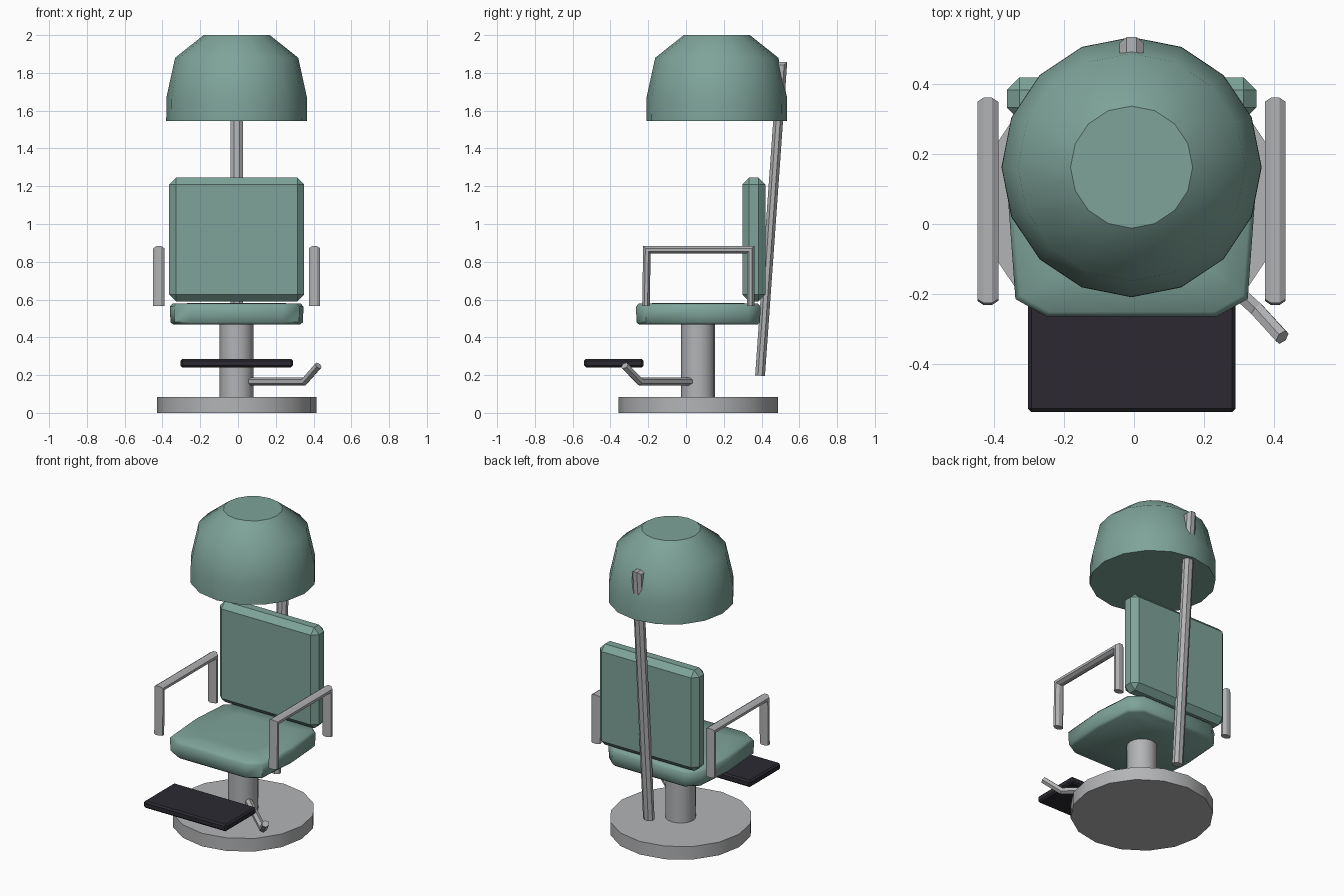
import bpy, bmesh, math
from mathutils import Vector

if "Cube" in bpy.data.objects:
    bpy.data.objects.remove(bpy.data.objects["Cube"], do_unlink=True)

CX = -0.007  # centre line of the chair


def material(name, rgb):
    m = bpy.data.materials.new(name)
    m.use_nodes = True
    m.diffuse_color = (*rgb, 1)
    m.node_tree.nodes["Principled BSDF"].inputs["Base Color"].default_value = (*rgb, 1)
    return m


teal = material("teal_vinyl", (0.21, 0.37, 0.32))
grey = material("grey_metal", (0.45, 0.455, 0.465))
dark = material("dark_rubber", (0.025, 0.023, 0.031))


def finish(bm, name, mat, angle=30):
    bmesh.ops.recalc_face_normals(bm, faces=bm.faces)
    me = bpy.data.meshes.new(name)
    bm.to_mesh(me)
    bm.free()
    me.materials.append(mat)
    ob = bpy.data.objects.new(name, me)
    bpy.context.collection.objects.link(ob)
    if angle:
        bpy.ops.object.select_all(action='DESELECT')
        ob.select_set(True)
        bpy.context.view_layer.objects.active = ob
        bpy.ops.object.shade_smooth_by_angle(angle=math.radians(angle))
    return ob


def loft(name, rings, mat, angle=30):
    """Skin a stack of equal-length rings and cap both ends."""
    bm = bmesh.new()
    rows = [[bm.verts.new(p) for p in ring] for ring in rings]
    n = len(rows[0])
    for a, b in zip(rows, rows[1:]):
        for i in range(n):
            j = (i + 1) % n
            bm.faces.new((a[i], a[j], b[j], b[i]))
    bm.faces.new(rows[0])
    bm.faces.new(rows[-1])
    return finish(bm, name, mat, angle)


def lathe(name, y, profile, mat, n=16, angle=30):
    rings = []
    for r, z in profile:
        rings.append([(CX + r * math.cos(math.tau * i / n),
                       y + r * math.sin(math.tau * i / n), z) for i in range(n)])
    return loft(name, rings, mat, angle)


def tube(name, path, side, half_w, half_h, mat, n=8):
    """Mitred bar along a planar path whose plane has the normal 'side'."""
    pts = [Vector(p) for p in path]
    side = Vector(side).normalized()
    dirs = [(b - a).normalized() for a, b in zip(pts, pts[1:])]
    grow = 1 / math.cos(math.pi / n)
    rings = []
    for k, p in enumerate(pts):
        a, b = dirs[max(k - 1, 0)], dirs[min(k, len(dirs) - 1)]
        t = (a + b).normalized()
        up = t.cross(side).normalized() / t.dot(a)
        rings.append([p + side * half_w * grow * math.cos(math.tau * (i + 0.5) / n)
                      + up * half_h * grow * math.sin(math.tau * (i + 0.5) / n)
                      for i in range(n)])
    return loft(name, rings, mat)


def bevel_box(name, centre, size, bevel, mat):
    bm = bmesh.new()
    bmesh.ops.create_cube(bm, size=1)
    bmesh.ops.scale(bm, vec=size, verts=bm.verts)
    bmesh.ops.translate(bm, vec=centre, verts=bm.verts)
    bmesh.ops.bevel(bm, geom=bm.edges[:], offset=bevel, segments=1,
                    affect='EDGES', profile=0.5)
    return finish(bm, name, mat)


# Round floor plate and column
lathe("base", 0.064, [(0.422, 0), (0.422, 0.085)], grey)
lathe("column", 0.064, [(0.09, 0.08), (0.09, 0.48)], grey)

# Footrest
bevel_box("footrest", (CX, -0.382, 0.263), (0.595, 0.315, 0.045), 0.01, dark)

# Seat cushion: one outline, mirrored, with softened rims
half = [(0.245, -0.265), (0.333, -0.215), (0.354, 0.07), (0.335, 0.33), (0.26, 0.395)]
outline = half + [(-x, y) for x, y in reversed(half)]
mid_y = 0.065


def seat_ring(scale, z):
    return [(CX + x * scale, mid_y + (y - mid_y) * scale, z) for x, y in outline]


loft("seat", [seat_ring(0.95, 0.468), seat_ring(0.99, 0.48),
              seat_ring(1, 0.562), seat_ring(0.96, 0.578), seat_ring(0.6, 0.582)],
     teal, 50)

# Backrest
bevel_box("backrest", (CX, 0.359, 0.918), (0.715, 0.122, 0.655), 0.036, teal)

# Armrests, one on each side
for label, sx in (("left", 1), ("right", -1)):
    x = CX + sx * 0.412
    tube(label + "_armrest",
         [(x, -0.212, 0.565), (x, -0.207, 0.863), (x, 0.342, 0.863), (x, 0.342, 0.565)],
         (1, 0, 0), 0.03, 0.02, grey)

# Rear pole bending forward into the hood
tube("hood_pole", [(CX, 0.392, 0.197), (CX, 0.508, 1.832), (CX, 0.4, 1.832)],
     (1, 0, 0), 0.034, 0.026, grey)

# Dryer hood: smooth shell with a flat crown
hood = lathe("hood", 0.163,
             [(0.373, 1.545), (0.372, 1.67), (0.326, 1.88), (0.175, 1.993)],
             teal, angle=60)
for v in hood.data.vertices:
    if v.co.z > 1.95:
        v.co.z = 2.0 if v.co.z > 1.99 else v.co.z
for p in hood.data.polygons:
    p.use_smooth = len(p.vertices) == 4

# Height lever
tube("lever", [(0.04, 0.04, 0.167), (0.352, -0.245, 0.167), (0.425, -0.325, 0.25)],
     (0.675, 0.738, 0), 0.02, 0.018, grey, n=6)
